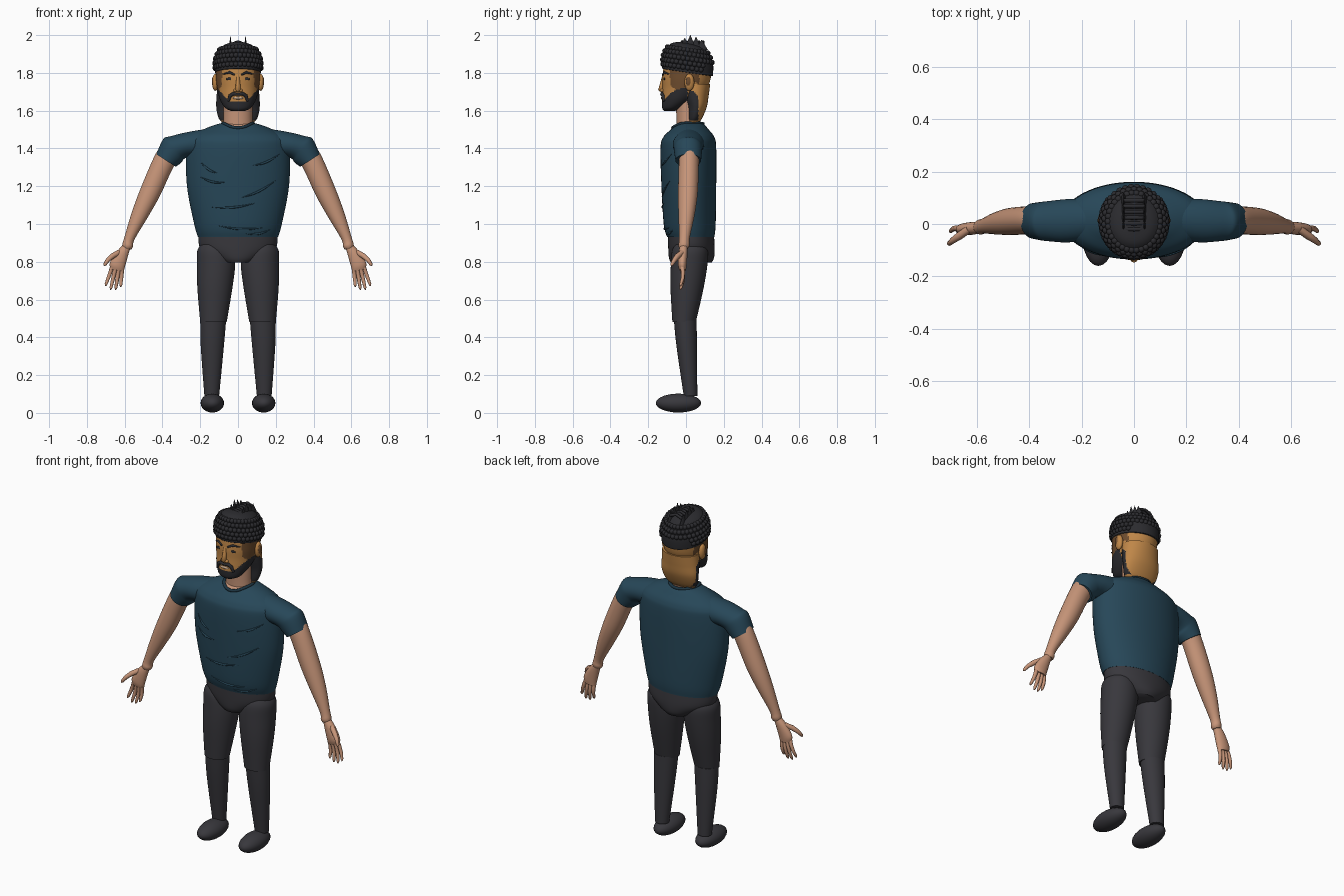
import bpy, bmesh, math
from mathutils import Vector, Matrix

if "Cube" in bpy.data.objects:
    bpy.data.objects.remove(bpy.data.objects["Cube"])


def material(name, r, g, b):
    m = bpy.data.materials.new(name)
    m.use_nodes = True
    m.diffuse_color = (r, g, b, 1)
    m.node_tree.nodes["Principled BSDF"].inputs["Base Color"].default_value = (r, g, b, 1)
    return m


SHIRT = material("shirt blue", .02, .063, .098)
TRIM = material("collar navy", .012, .035, .055)
PANTS = material("charcoal trousers", .04, .039, .046)
SKIN = material("arm skin", .57, .3, .19)
FACE = material("golden face skin", .52, .24, .065)
BROWN = material("brown temple skin", .16, .075, .028)
HAIR = material("black hair", .024, .024, .028)
TEETH = material("pale mouth", .6, .42, .28)


def finish(name, bm, mat, angle=50):
    """Turn a bmesh into a smooth shaded object."""
    bmesh.ops.recalc_face_normals(bm, faces=bm.faces)
    me = bpy.data.meshes.new(name)
    bm.to_mesh(me)
    bm.free()
    me.materials.append(mat)
    me.shade_smooth()
    me.set_sharp_from_angle(angle=math.radians(angle))
    ob = bpy.data.objects.new(name, me)
    bpy.context.collection.objects.link(ob)
    bpy.context.view_layer.update()
    return ob


def sym(z, w, y0, y1):
    return (-w, z, w, z, y0, y1)


def loft(name, stations, mat, side=1, n=40, steps=5, tilt=0):
    """Skin elliptical rings; a station is two outline points (x, z) and a y range."""
    rows = []
    last = len(stations) - 1
    for i in range(last):
        a, b, c, d = (stations[min(max(j, 0), last)] for j in (i - 1, i, i + 1, i + 2))
        for k in range(steps + (i == last - 1)):
            t = k / steps
            rows.append([q + .5 * t * (r - p + t * (2 * p - 5 * q + 4 * r - s + t * (3 * (q - r) + s - p)))
                         for p, q, r, s in zip(a, b, c, d)])
    bm = bmesh.new()
    rings = []
    for x1, z1, x2, z2, y0, y1 in rows:
        ring = []
        for k in range(n):
            a = math.tau * k / n
            u = .5 + .5 * math.cos(a)
            y = (y0 + y1) / 2 + (y1 - y0) / 2 * math.sin(a)
            ring.append(bm.verts.new((side * (x1 + (x2 - x1) * u), y, z1 + (z2 - z1) * u + tilt * y)))
        rings.append(ring)
    for lo, hi in zip(rings, rings[1:]):
        for k in range(n):
            bm.faces.new((lo[k], lo[(k + 1) % n], hi[(k + 1) % n], hi[k]))
    bm.faces.new(rings[0])
    bm.faces.new(rings[-1])
    return finish(name, bm, mat)


def paint(ob, mat, rule):
    ob.data.materials.append(mat)
    for f in ob.data.polygons:
        if rule(*f.center):
            f.material_index = len(ob.data.materials) - 1


def tube(name, points, radii, mat, closed=False):
    """Smooth tapered tube along a path."""
    cu = bpy.data.curves.new(name + " path", "CURVE")
    cu.dimensions = "3D"
    cu.bevel_depth = 1
    cu.bevel_resolution = 2
    cu.use_fill_caps = True
    sp = cu.splines.new("POLY")
    sp.points.add(len(points) - 1)
    sp.use_cyclic_u = closed
    for p, co, r in zip(sp.points, points, radii):
        p.co = (*co, 1)
        p.radius = r
    tmp = bpy.data.objects.new(name + " path", cu)
    bpy.context.collection.objects.link(tmp)
    bpy.context.view_layer.update()
    bm = bmesh.new()
    me = tmp.evaluated_get(bpy.context.evaluated_depsgraph_get()).to_mesh()
    bm.from_mesh(me)
    bpy.data.objects.remove(tmp)
    return finish(name, bm, mat, 70)


def blob(name, centre, size, mat):
    bm = bmesh.new()
    bmesh.ops.create_uvsphere(bm, u_segments=24, v_segments=14, radius=1,
                              matrix=Matrix.Translation(centre) @ Matrix.Diagonal((*size, 1)))
    return finish(name, bm, mat)


def front(ob, x, z, lift=0):
    """Point on the front of an object at x, z."""
    return Vector((x, ob.ray_cast((x, -1, z), (0, 1, 0))[1].y - lift, z))


# Shirt body, neckline and collar
shirt = loft("shirt_body", [sym(.93, .212, -.1, .15), sym(1, .232, -.118, .157), sym(1.2, .27, -.13, .16),
                            sym(1.4, .274, -.135, .16), sym(1.46, .255, -.12, .15), sym(1.5, .185, -.08, .12),
                            sym(1.53, .105, -.045, .092), sym(1.532, .06, -.025, .07)], SHIRT, n=64, steps=7)
paint(shirt, SKIN, lambda x, y, z: z > 1.45 and (x / .08) ** 2 + ((y - .01) / .082) ** 2 < 1)
ring = []
for k in range(36):
    a = math.tau * k / 36
    x, y = .08 * math.cos(a), .01 + .08 * math.sin(a)
    ring.append((x, y, shirt.ray_cast((x, y, 3), (0, 0, -1))[1].z))
tube("collar", ring, [.009] * len(ring), TRIM, True)

# Shirt wrinkles
for x1, z1, x2, z2 in [(-.2, 1.33, -.11, 1.27), (-.2, 1.25, -.07, 1.22), (.08, 1.31, .22, 1.37), (.02, 1.14, .2, 1.23),
                       (-.14, 1.09, .09, 1.11), (-.1, .99, .13, .98), (.04, .95, .17, .97)]:
    path = [front(shirt, x1 + (x2 - x1) * k / 8, z1 + (z2 - z1) * k / 8 - .012 * math.sin(math.pi * k / 8))
            for k in range(9)]
    tube("shirt_wrinkle", path, [.001 + .005 * math.sin(math.pi * k / 8) for k in range(9)], SHIRT)

# Hips
loft("hips", [sym(.795, .09, -.08, .135), sym(.82, .135, -.09, .148), sym(.87, .2, -.094, .152),
              sym(.945, .211, -.096, .148)], PANTS, n=48)

# Limbs, mirrored
for s, word in ((1, "left"), (-1, "right")):
    loft(word + "_thigh", [(.09, .9, .19, .9, -.05, .09), (.03, .86, .215, .86, -.073, .115),
                           (.015, .79, .218, .79, -.08, .114), (.03, .66, .215, .66, -.082, .093),
                           (.06, .48, .2, .48, -.072, .052)], PANTS, s)
    loft(word + "_shin", [(.063, .49, .2, .49, -.064, .056), (.075, .35, .197, .35, -.05, .058),
                          (.1, .09, .178, .09, -.012, .06)], PANTS, s)
    blob(word + "_shoe", (s * .136, -.04, .052), (.062, .12, .05), PANTS)
    loft(word + "_sleeve", [(.12, 1.51, .14, 1.34, -.06, .1), (.26, 1.488, .245, 1.355, -.07, .095),
                            (.355, 1.465, .285, 1.345, -.066, .088), (.395, 1.45, .3, 1.325, -.063, .085),
                            (.433, 1.37, .33, 1.303, -.056, .08)], SHIRT, s)
    loft(word + "_arm", [(.4, 1.42, .3, 1.36, -.035, .068), (.442, 1.36, .345, 1.295, -.038, .068),
                         (.519, 1.18, .413, 1.15, -.042, .062), (.566, 1.05, .475, 1.04, -.04, .045),
                         (.6, .935, .547, .92, -.036, .02), (.612, .895, .556, .88, -.04, .018),
                         (.612, .875, .566, .865, -.034, .01)], SKIN, s, n=28)
    loft(word + "_palm", [(.608, .89, .568, .88, -.032, .008), (.645, .85, .58, .84, -.04, .008),
                          (.678, .795, .598, .775, -.042, .004), (.675, .76, .604, .75, -.035, 0)], SKIN, s, n=24)
    # Fingers and thumb
    for k in range(4):
        bx, tx = .665 - .017 * k, .702 - .027 * k
        bz, tz = .775 - .005 * k, (.672, .652, .652, .668)[k]
        path = [(s * (bx + (tx - bx) * t), -.02 + .01 * math.sin(3 * t) - .012 * t, bz + (tz - bz) * t)
                for t in (0, .3, .6, .9, 1)]
        tube(word + "_finger", path, [.012, .011, .01, .008, .003], SKIN)
    tube(word + "_thumb", [(s * .63, -.02, .85), (s * .665, -.045, .83), (s * .69, -.062, .808),
                           (s * .705, -.075, .785), (s * .707, -.077, .778)], [.015, .015, .012, .009, .003], SKIN)

# Neck and nape
loft("neck", [sym(1.45, .085, -.05, .08), sym(1.54, .076, -.05, .07), sym(1.67, .078, -.055, .08)], SKIN)
nape = loft("nape", [sym(1.525, .07, .005, .06), sym(1.56, .102, .003, .085), sym(1.62, .115, 0, .11),
                     sym(1.68, .113, -.02, .12), sym(1.74, .108, -.03, .128)], FACE, n=64, steps=8)
paint(nape, HAIR, lambda x, y, z: abs(x) > .06 and y < .065 and 1.55 < z < 1.71 and z + y < 1.74)

# Head with painted beard and temples
head = loft("head", [sym(1.598, .035, -.115, -.06), sym(1.615, .068, -.126, -.02), sym(1.66, .096, -.127, .05),
                     sym(1.72, .11, -.124, .11), sym(1.78, .117, -.124, .132), sym(1.86, .116, -.112, .132),
                     sym(1.92, .08, -.075, .1)], FACE, n=96, steps=9)
paint(head, BROWN, lambda x, y, z: 1.7 < z < 1.82 and abs(x) > .085 and -.09 < y < .07
      and z > 1.73 + .15 * math.sin(40 * y) * .15)
paint(head, HAIR, lambda x, y, z: y < .01 and z < 1.648 + max(0, abs(x) - .045) * 1.1)

# Facial features
tube("nose", [front(head, 0, 1.785, -.006), front(head, 0, 1.74, .002), front(head, 0, 1.712, .008),
              front(head, 0, 1.702, .004)], [.008, .012, .015, .008], FACE)
blob("mouth", front(head, 0, 1.667), (.03, .006, .007), TEETH)
for s, word in ((1, "left"), (-1, "right")):
    blob(word + "_nostril_wing", front(head, s * .014, 1.707, .002), (.011, .012, .009), FACE)
    blob(word + "_eye", front(head, s * .045, 1.768), (.019, .004, .007), HAIR)
    tube(word + "_eyebrow", [front(head, s * x, z, .001) for x, z in ((.018, 1.79), (.045, 1.803), (.08, 1.793))],
         [.005, .007, .003], HAIR)
    tube(word + "_moustache", [front(head, s * x, z, .004) for x, z in
                               ((0, 1.686), (.025, 1.69), (.042, 1.678), (.052, 1.65))],
         [.007, .01, .01, .007], HAIR)
    blob(word + "_ear", (s * .12, .018, 1.75), (.017, .026, .045), FACE)
    blob(word + "_ear_hollow", (s * .131, .014, 1.754), (.008, .014, .026), BROWN)

# Hair cap
TILT = -.15
loft("hair_cap", [sym(1.803, .12, -.122, .138), sym(1.812, .123, -.127, .143), sym(1.87, .124, -.125, .143),
                  sym(1.915, .108, -.105, .125), sym(1.948, .072, -.072, .092), sym(1.963, .015, -.015, .03)],
     HAIR, n=48, tilt=TILT)

# Curls around the cap
bm = bmesh.new()
for row, (z, w) in enumerate([(1.828, .122), (1.852, .123), (1.876, .12), (1.9, .111), (1.922, .098)]):
    for k in range(34):
        a = math.tau * (k + row % 2 / 2) / 34
        x, y = w * math.cos(a), .009 + (w + .01) * math.sin(a)
        if row > 1 or y < .09:
            bmesh.ops.create_icosphere(bm, subdivisions=2, radius=.014,
                                       matrix=Matrix.Translation((x, y, z + TILT * y)))
finish("hair_curls", bm, HAIR)

# Twin crests of spikes and the braids between them
bm = bmesh.new()
for s in (1, -1):
    for y, top in ((-.015, 1.985), (.015, 2), (.045, 1.99), (.075, 1.975)):
        m = Matrix.Translation((s * .04, y + .008, top / 2 + .96)) @ Matrix.Diagonal((.28, 1, 1, 1))
        bmesh.ops.create_cone(bm, cap_ends=True, segments=8, radius1=.034, radius2=.001,
                              depth=top - 1.92, matrix=m)
finish("hair_crests", bm, HAIR, 30)
for k in range(6):
    y = -.02 + .022 * k
    tube("hair_braid", [(-.04, y, 1.95), (0, y, 1.965), (.04, y, 1.95)], [.008] * 3, HAIR)
